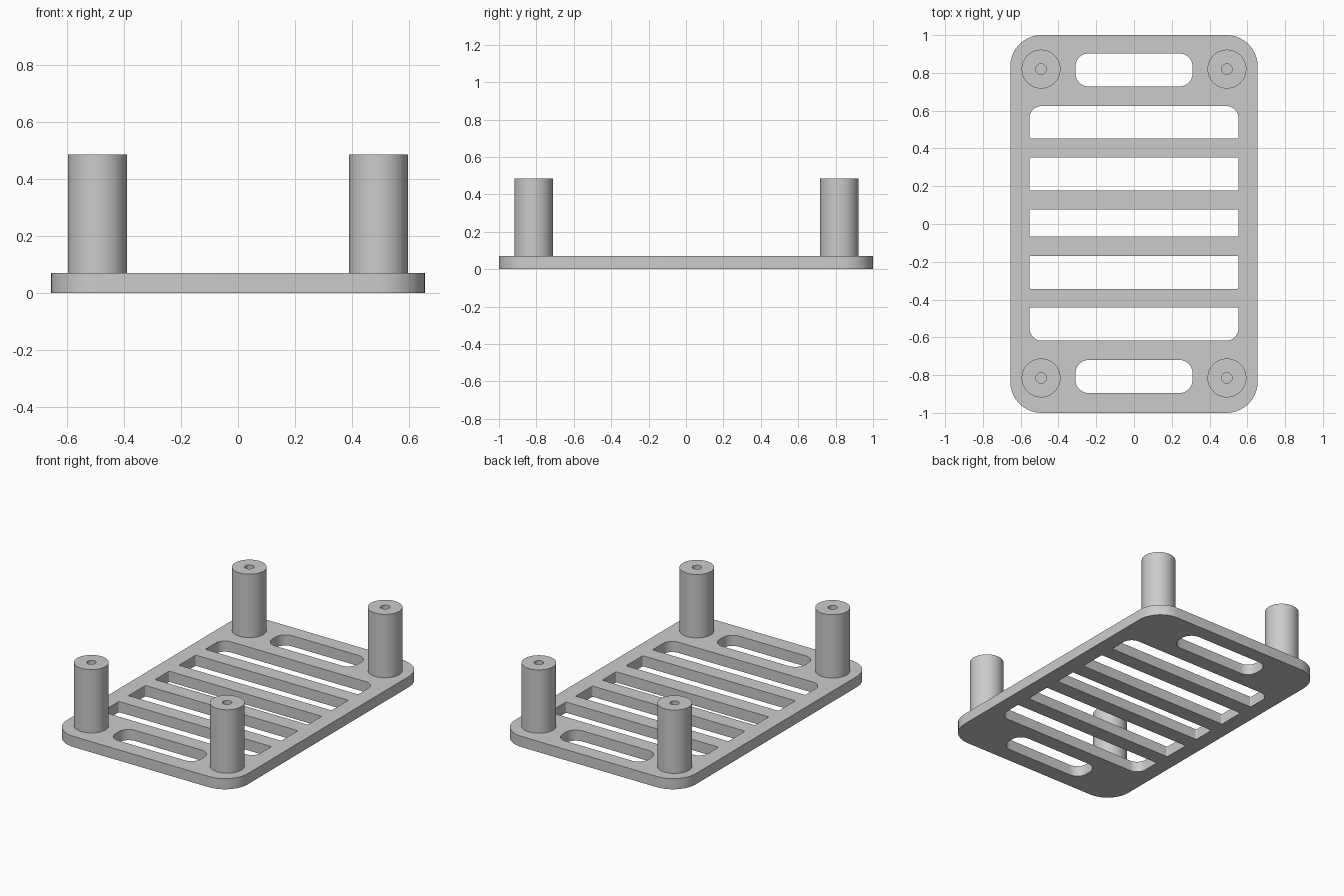
import bpy, bmesh
from math import pi, cos, sin, radians
from mathutils import Vector

cube = bpy.data.objects.get("Cube")
if cube:
    bpy.data.objects.remove(cube, do_unlink=True)

grey = bpy.data.materials.new("plain grey")
grey.use_nodes = True
colour = (0.6, 0.6, 0.6, 1)
grey.diffuse_color = colour
grey.node_tree.nodes["Principled BSDF"].inputs["Base Color"].default_value = colour

THICK, TOP = 0.07, 0.485


def finish(obj):
    """Make the object active, smooth it and give it the material."""
    bpy.ops.object.select_all(action='DESELECT')
    obj.select_set(True)
    bpy.context.view_layer.objects.active = obj
    if obj.type == 'CURVE':
        bpy.ops.object.convert(target='MESH')
        obj = bpy.context.object
        bm = bmesh.new()
        bm.from_mesh(obj.data)
        bmesh.ops.remove_doubles(bm, verts=bm.verts, dist=0.0001)
        bmesh.ops.recalc_face_normals(bm, faces=bm.faces)
        bm.to_mesh(obj.data)
        bm.free()
    bpy.ops.object.shade_smooth_by_angle(angle=radians(30))
    obj.data.materials.clear()
    obj.data.materials.append(grey)


def add_outline(curve, half_width, y0, y1, r_low, r_high, steps=10):
    """Closed rectangle with separate rounding for its low and high y ends."""
    points = []
    for sx, sy, start in ((1, 1, 0), (-1, 1, 1), (-1, -1, 2), (1, -1, 3)):
        r = r_high if sy > 0 else r_low
        cx = sx * (half_width - r)
        cy = y1 - r if sy > 0 else y0 + r
        for i in range(steps + 1):
            a = (start + i / steps) * pi / 2
            points.append((cx + r * cos(a), cy + r * sin(a)))
    spline = curve.splines.new('POLY')
    spline.points.add(len(points) - 1)
    for p, (x, y) in zip(spline.points, points):
        p.co = (x, y, 0, 1)
    spline.use_cyclic_u = True


# Base plate with its end slots and barred opening
outline = bpy.data.curves.new("base_plate", 'CURVE')
outline.dimensions = '2D'
outline.fill_mode = 'BOTH'
outline.extrude = THICK / 2
add_outline(outline, 0.655, -1, 1, 0.165, 0.165)
for y0, y1 in ((0.728, 0.903), (-0.895, -0.72)):
    add_outline(outline, 0.31, y0, y1, 0.07, 0.07)
SMALL, LARGE = 0.006, 0.065
for y0, y1, low, high in ((0.452, 0.625, SMALL, LARGE),
                          (0.178, 0.352, SMALL, SMALL),
                          (-0.067, 0.077, SMALL, SMALL),
                          (-0.343, -0.169, SMALL, SMALL),
                          (-0.618, -0.443, LARGE, SMALL)):
    add_outline(outline, 0.553, y0, y1, low, high)
plate = bpy.data.objects.new("base_plate", outline)
plate.location.z = THICK / 2
bpy.context.collection.objects.link(plate)
finish(plate)


def add_post(name, x, y):
    """Round post with a blind screw hole, turned from a half profile."""
    bm = bmesh.new()
    profile = ((0, THICK), (0.028, THICK), (0.028, TOP), (0.103, TOP),
               (0.103, THICK - 0.01), (0, THICK - 0.01))
    verts = [bm.verts.new((r, 0, z)) for r, z in profile]
    edges = [bm.edges.new(pair) for pair in zip(verts, verts[1:])]
    bmesh.ops.spin(bm, geom=verts + edges, cent=(0, 0, 0), axis=(0, 0, 1),
                   angle=2 * pi, steps=48)
    bmesh.ops.remove_doubles(bm, verts=bm.verts, dist=0.0001)
    bmesh.ops.recalc_face_normals(bm, faces=bm.faces)
    mesh = bpy.data.meshes.new(name)
    bm.to_mesh(mesh)
    bm.free()
    post = bpy.data.objects.new(name, mesh)
    post.location = Vector((x, y, 0))
    bpy.context.collection.objects.link(post)
    finish(post)


# Four corner posts
for end, y in (("front", -0.815), ("back", 0.82)):
    for side, x in (("left", 0.492), ("right", -0.492)):
        add_post(f"{end}_{side}_post", x, y)
